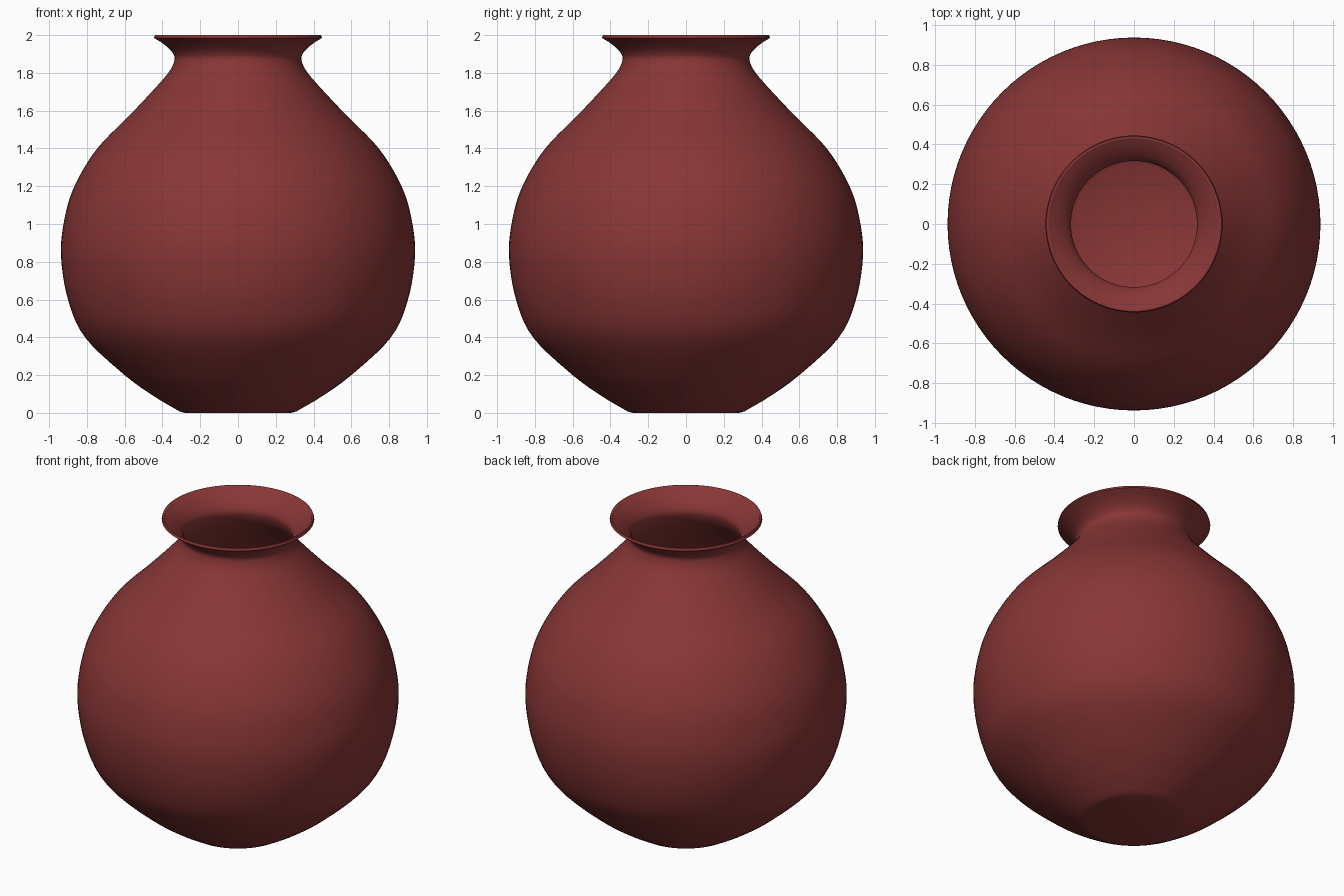
import bpy
import bmesh
import math
from mathutils import Vector

if "Cube" in bpy.data.objects:
    bpy.data.objects.remove(bpy.data.objects["Cube"], do_unlink=True)

SEGMENTS = 96
WALL = 0.018


def make_material(name, rgb):
    mat = bpy.data.materials.new(name)
    mat.use_nodes = True
    color = (*rgb, 1.0)
    mat.diffuse_color = color
    mat.node_tree.nodes["Principled BSDF"].inputs["Base Color"].default_value = color
    return mat


def smooth_profile(points, steps=5):
    """Catmull-Rom curve through (radius, height) points."""
    pts = [Vector(p) for p in points]
    pts = [2 * pts[0] - pts[1]] + pts + [2 * pts[-1] - pts[-2]]
    out = []
    for a, b, c, d in zip(pts, pts[1:], pts[2:], pts[3:]):
        for i in range(steps):
            t = i / steps
            out.append(0.5 * (2 * b + (c - a) * t + (2 * a - 5 * b + 4 * c - d) * t ** 2
                              + (3 * b - a - 3 * c + d) * t ** 3))
    return out + [pts[-2]]


def offset_inward(curve, distance):
    """Shift a profile towards the inside of the vessel."""
    out = []
    for i, p in enumerate(curve):
        along = (curve[min(i + 1, len(curve) - 1)] - curve[max(i - 1, 0)]).normalized()
        out.append(p + Vector((-along.y, along.x)) * distance)
    return out


def lathe(name, profile, mat):
    """Revolve a profile that starts and ends on the axis."""
    bm = bmesh.new()
    verts = [bm.verts.new((p.x, 0, p.y)) for p in profile]
    edges = [bm.edges.new(pair) for pair in zip(verts, verts[1:])]
    bmesh.ops.spin(bm, geom=verts + edges, cent=(0, 0, 0), axis=(0, 0, 1),
                   angle=math.tau, steps=SEGMENTS, use_merge=True)
    bmesh.ops.remove_doubles(bm, verts=bm.verts, dist=0.0001)
    bmesh.ops.recalc_face_normals(bm, faces=bm.faces)
    mesh = bpy.data.meshes.new(name)
    bm.to_mesh(mesh)
    bm.free()
    mesh.materials.append(mat)
    obj = bpy.data.objects.new(name, mesh)
    bpy.context.collection.objects.link(obj)
    bpy.context.view_layer.objects.active = obj
    obj.select_set(True)
    bpy.ops.object.shade_smooth_by_angle(angle=math.radians(35))
    return obj


# Outer wall from the foot, over the belly and neck, to the flared lip
outer = smooth_profile([
    (0.31, 0.008), (0.44, 0.085), (0.60, 0.2), (0.81, 0.4), (0.90, 0.6),
    (0.937, 0.83), (0.92, 1.02), (0.866, 1.2), (0.745, 1.4), (0.56, 1.59),
    (0.385, 1.78), (0.338, 1.86), (0.345, 1.905), (0.39, 1.95), (0.445, 1.985)])
inner = offset_inward(outer, WALL)

# Flat foot, outer wall, narrow rim, inner wall and inside floor
foot = [Vector((0, 0)), Vector((0.28, 0))]
rim = [Vector((0.44, 2.0)), Vector((0.43, 2.0))]
floor = [Vector((0, inner[0].y))]
clay = make_material("red clay", (0.25, 0.037, 0.037))
lathe("vase", foot + outer + rim + inner[::-1] + floor, clay)
